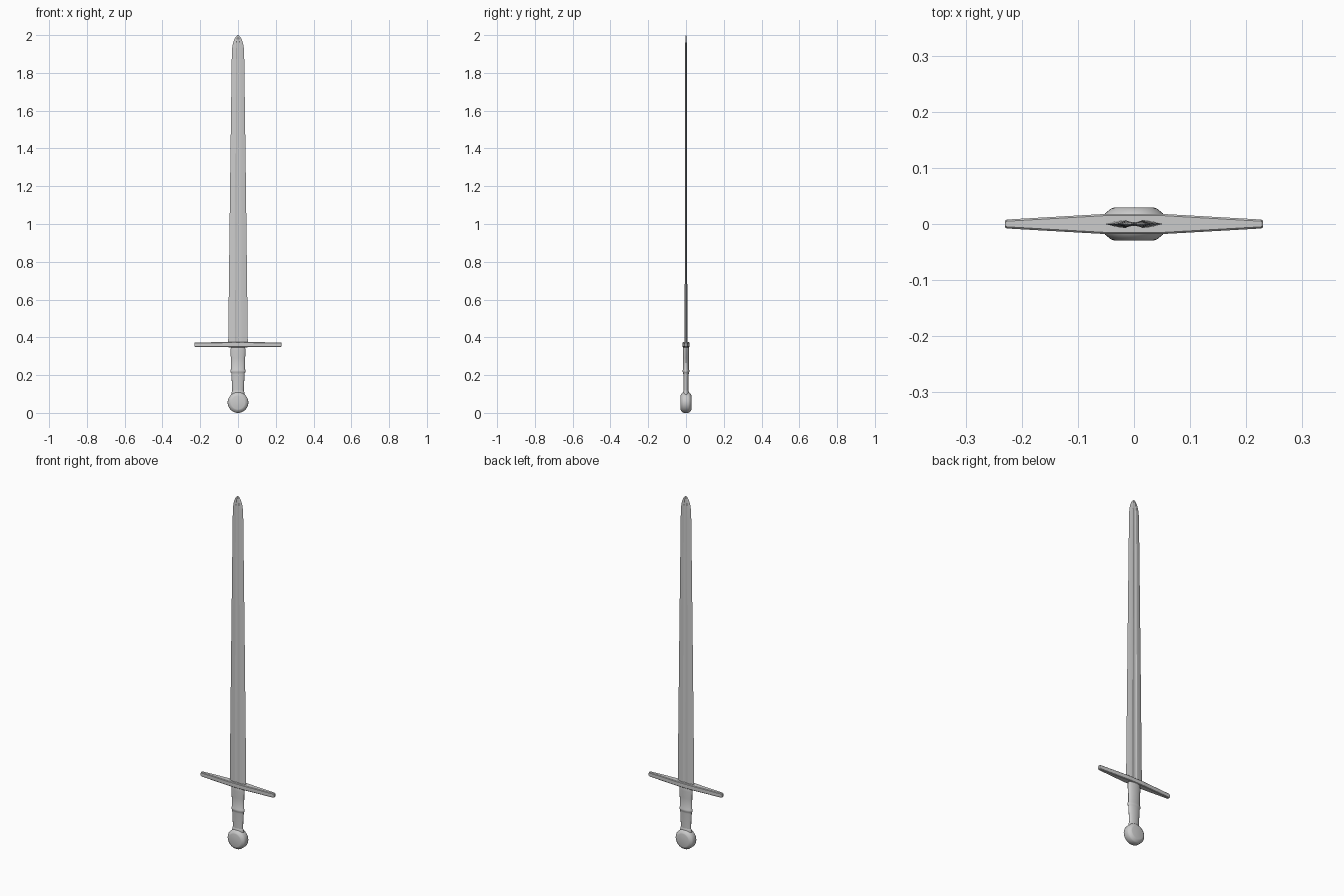
import bpy, bmesh
from math import cos, sin, pi, radians

if "Cube" in bpy.data.objects:
    bpy.data.objects.remove(bpy.data.objects["Cube"])


def loft(name, rings, smooth=35):
    """Skin a closed solid through rings with equal point counts."""
    bm = bmesh.new()
    loops = [[bm.verts.new(p) for p in ring] for ring in rings]
    n = len(loops[0])
    for a, b in zip(loops, loops[1:]):
        for i in range(n):
            j = (i + 1) % n
            bm.faces.new((a[i], a[j], b[j], b[i]))
    bm.faces.new(loops[0][::-1])
    bm.faces.new(loops[-1])
    bmesh.ops.recalc_face_normals(bm, faces=bm.faces)
    me = bpy.data.meshes.new(name)
    bm.to_mesh(me)
    bm.free()
    ob = bpy.data.objects.new(name, me)
    bpy.context.collection.objects.link(ob)
    bpy.ops.object.select_all(action='DESELECT')
    ob.select_set(True)
    bpy.context.view_layer.objects.active = ob
    if smooth:
        bpy.ops.object.shade_smooth_by_angle(angle=radians(smooth))
    return ob


def ellipse(rx, ry, z, n=24):
    return [(rx * cos(2 * pi * i / n), ry * sin(2 * pi * i / n), z) for i in range(n)]


# Blade: flat tapering section with a shallow central fuller
def blade_ring(w, t, z):
    half = [(1, 0), (.5, .9), (.3, 1), (.2, .65), (0, .5), (-.2, .65), (-.3, 1), (-.5, .9)]
    return [(x * w, y * t, z) for x, y in half + [(-x, -y) for x, y in half]]


loft("blade", [blade_ring(*r) for r in [
    (.052, .007, .36), (.042, .006, 1.2), (.033, .005, 1.88), (.031, .0045, 1.93),
    (.026, .004, 1.96), (.017, .003, 1.983), (.008, .002, 1.995), (.001, .0005, 2.0)]], 20)


# Crossguard: long bar tapering to thin ends, chamfered section
def guard_ring(x, hy, hz, c=.003):
    pts = [(hy, hz - c), (hy - c, hz), (c - hy, hz), (-hy, hz - c),
           (-hy, c - hz), (c - hy, -hz), (hy - c, -hz), (hy, c - hz)]
    return [(x, y, .361 + z) for y, z in pts]


ends = [(.23, .006, .010), (.226, .008, .0125), (.05, .018, .0135)]
loft("crossguard", [guard_ring(-x, y, z) for x, y, z in ends]
     + [guard_ring(x, y, z) for x, y, z in ends[::-1]], 0)

# Grip: oval handle with a collar at the top and a raised band at mid height
loft("grip", [ellipse(*r) for r in [
    (.030, .013, .09), (.031, .013, .13), (.035, .0145, .205), (.036, .015, .212),
    (.040, .018, .217), (.040, .018, .226), (.036, .015, .232),
    (.038, .0155, .29), (.040, .016, .33), (.038, .016, .343), (.036, .014, .352)]])

# Pommel: thick disc with bevelled faces
profile = [(.036, .029), (.041, .0275), (.0515, .019), (.0545, .014), (.055, 0)]
profile += [(r, -y) for r, y in profile[-2::-1]]
loft("pommel", [[(r * cos(2 * pi * i / 32), y, .055 + r * sin(2 * pi * i / 32))
                 for i in range(32)] for r, y in profile])

# Neck joining pommel and grip
loft("pommel_neck", [ellipse(.036, .017, .09), ellipse(.034, .016, .108), ellipse(.031, .013, .118)])
